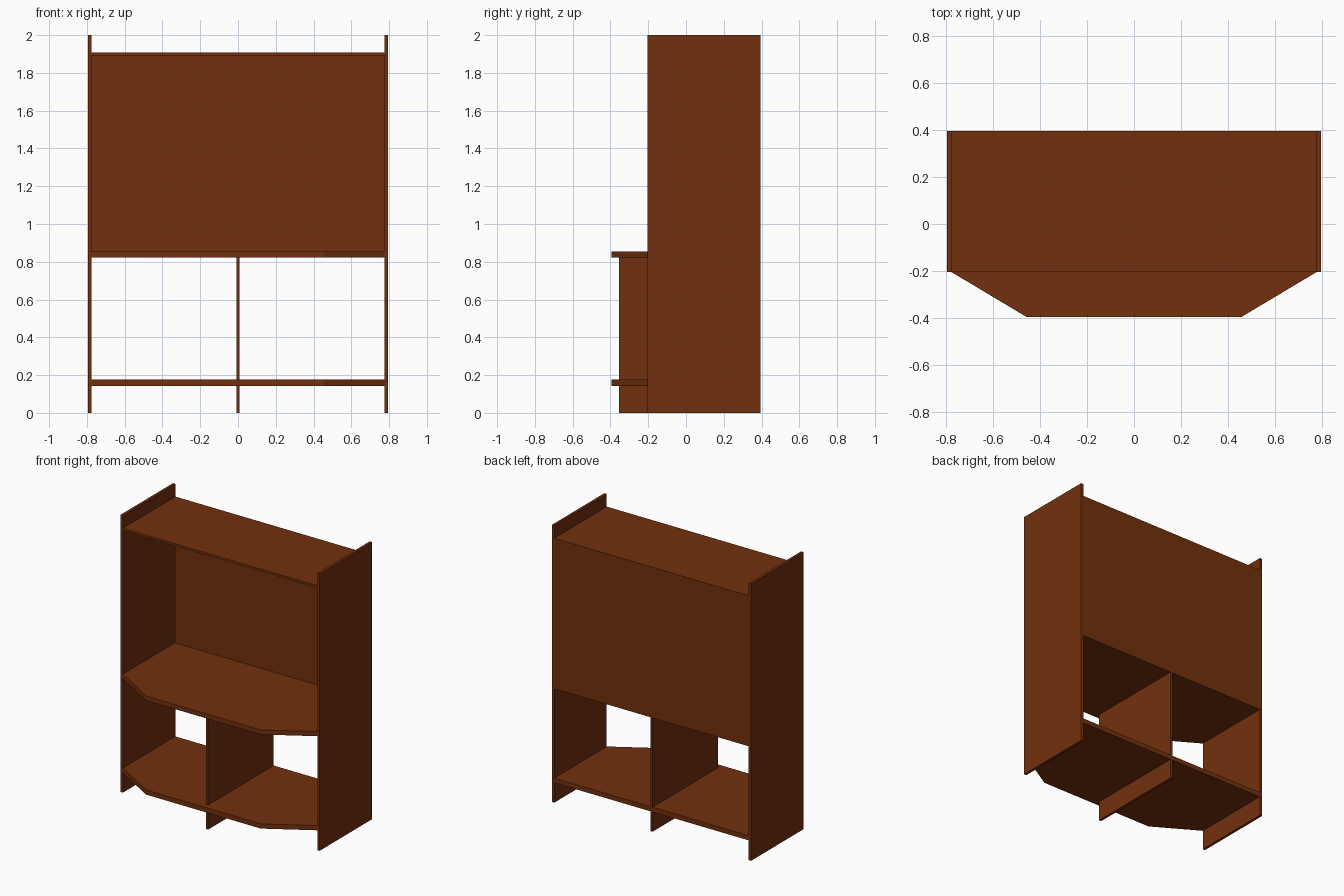
import bpy
import bmesh

if "Cube" in bpy.data.objects:
    bpy.data.objects.remove(bpy.data.objects["Cube"])

wood = bpy.data.materials.new("brown_wood")
wood.diffuse_color = (0.17, 0.03, 0.004, 1)
wood.use_nodes = True
wood.node_tree.nodes["Principled BSDF"].inputs["Base Color"].default_value = wood.diffuse_color

HALF = 0.776            # inner half width between the sides
FRONT, BACK = -0.204, 0.394


def slab(name, outline, z0, z1):
    """Extrude a flat outline from z0 up to z1."""
    bm = bmesh.new()
    face = bm.faces.new([bm.verts.new((x, y, z0)) for x, y in outline])
    top = bmesh.ops.extrude_face_region(bm, geom=[face])["geom"]
    bmesh.ops.translate(bm, vec=(0, 0, z1 - z0),
                        verts=[v for v in top if isinstance(v, bmesh.types.BMVert)])
    bmesh.ops.recalc_face_normals(bm, faces=bm.faces)
    mesh = bpy.data.meshes.new(name)
    bm.to_mesh(mesh)
    bm.free()
    mesh.materials.append(wood)
    obj = bpy.data.objects.new(name, mesh)
    bpy.context.collection.objects.link(obj)
    return obj


def board(name, x0, x1, y0, y1, z0, z1):
    return slab(name, [(x0, y0), (x1, y0), (x1, y1), (x0, y1)], z0, z1)


# Tall side panels
board("left_side", -0.795, -HALF, FRONT, BACK, 0, 2)
board("right_side", HALF, 0.795, FRONT, BACK, 0, 2)

# Top board and thin back panel of the upper compartment
board("top_board", -HALF, HALF, FRONT, BACK, 1.892, 1.908)
board("back_panel", -HALF, HALF, BACK - 0.006, BACK, 0.855, 1.892)

# Two shelves with chamfered, protruding fronts
shelf = [(-HALF, BACK), (-HALF, FRONT), (-0.458, -0.394),
         (0.458, -0.394), (HALF, FRONT), (HALF, BACK)]
slab("counter_shelf", shelf, 0.822, 0.855)
slab("bottom_shelf", shelf, 0.143, 0.177)

# Central divider under the counter
board("centre_divider", -0.009, 0.009, -0.354, BACK, 0, 0.822)
